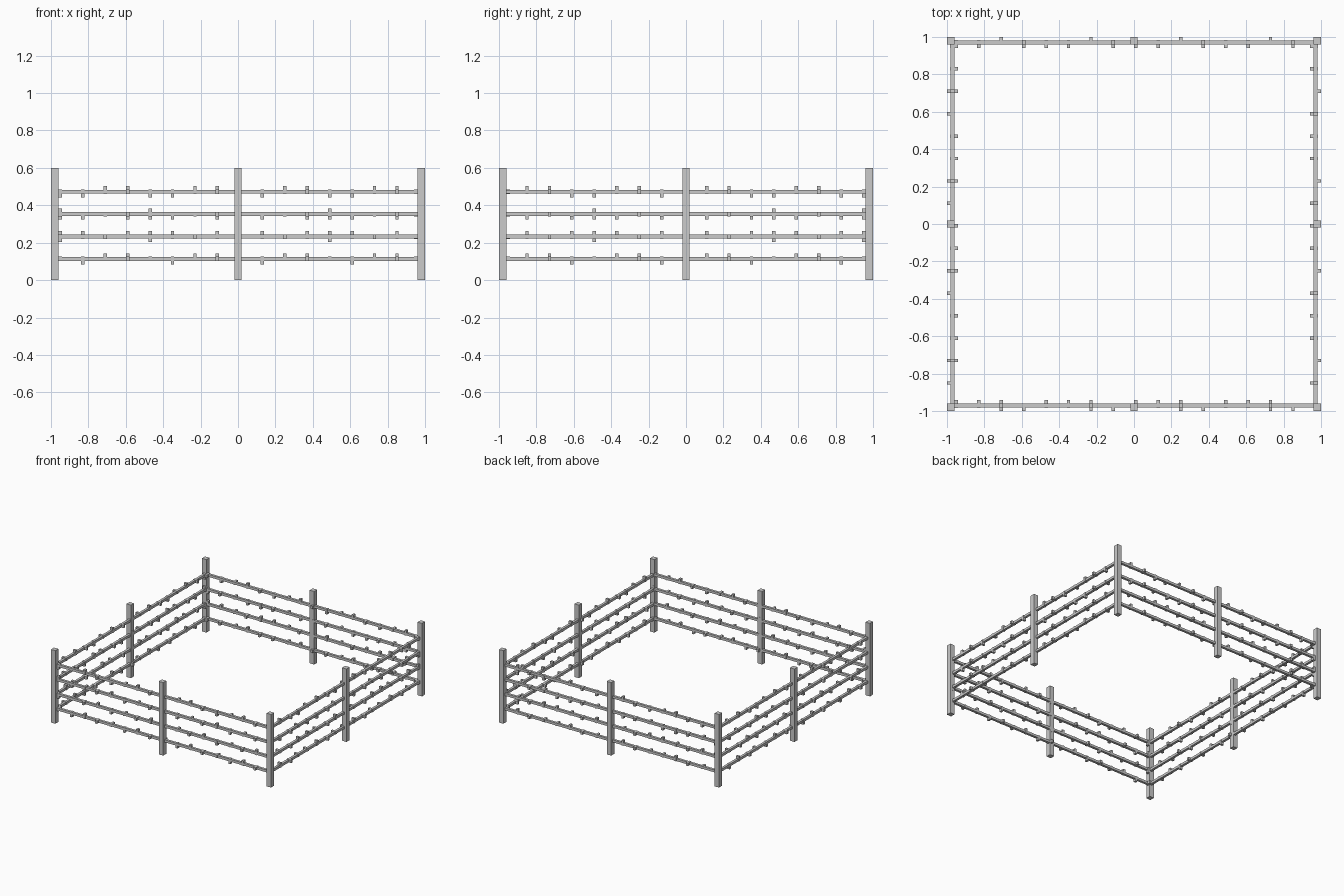
import bpy, bmesh, math
from mathutils import Matrix, Vector

cube = bpy.data.objects.get("Cube")
if cube:
    bpy.data.objects.remove(cube)


def add_box(bm, center, size, turn=Matrix.Identity(4)):
    matrix = turn @ Matrix.Translation(center) @ Matrix.Diagonal((*size, 1))
    bmesh.ops.create_cube(bm, size=1, matrix=matrix)


def finish(bm, name):
    mesh = bpy.data.meshes.new(name)
    bm.to_mesh(mesh)
    bm.free()
    obj = bpy.data.objects.new(name, mesh)
    bpy.context.collection.objects.link(obj)
    return obj


EDGE = 0.98
WIRE_EDGE = 0.971
WIRE_HEIGHTS = (0.473, 0.353, 0.233, 0.113)
BARB_COUNT = 17
SPACING = 0.12
# Barb directions along each wire: Up, Inward, Down, Outward
TURNS = {"U": 0, "I": -90, "D": 180, "O": 90}
PATTERNS = {
    "first": ("DIUO", "UDIO", "DIOU", "IDUO"),
    "second": ("ODIU", "DOID", "UUIO", "OOIU"),
}

# Posts at the corners and side middles
for ix in (-1, 0, 1):
    for iy in (-1, 0, 1):
        if ix or iy:
            bm = bmesh.new()
            add_box(bm, (0, 0, 0.3), (0.04, 0.04, 0.6))
            post = finish(bm, "corner_post" if ix and iy else "middle_post")
            post.location = (ix * EDGE, iy * EDGE, 0)


def build_side(name, patterns, location, angle):
    # Straight square wires
    wires = bmesh.new()
    for z in WIRE_HEIGHTS:
        add_box(wires, (0, 0, z), (1.93, 0.02, 0.02))
    # One short spike at every step of every wire
    barbs = bmesh.new()
    for z, pattern in zip(WIRE_HEIGHTS, patterns):
        for i in range(BARB_COUNT):
            along = (i - 8) * SPACING + 0.01
            roll = Matrix.Rotation(math.radians(TURNS[pattern[i % 4]]), 4, "X")
            turn = Matrix.Translation((along, 0, z)) @ roll
            add_box(barbs, (0, 0, 0.009), (0.018, 0.024, 0.042), turn)
    for obj in (finish(wires, name + "_wires"), finish(barbs, name + "_barbs")):
        obj.location = location
        obj.rotation_euler.z = math.radians(angle)


build_side("front", PATTERNS["first"], (0, -WIRE_EDGE, 0), 0)
build_side("back", PATTERNS["second"], (0, WIRE_EDGE, 0), 0)
build_side("right", PATTERNS["first"], (-WIRE_EDGE, 0, 0), -90)
build_side("left", PATTERNS["second"], (WIRE_EDGE, 0, 0), -90)
